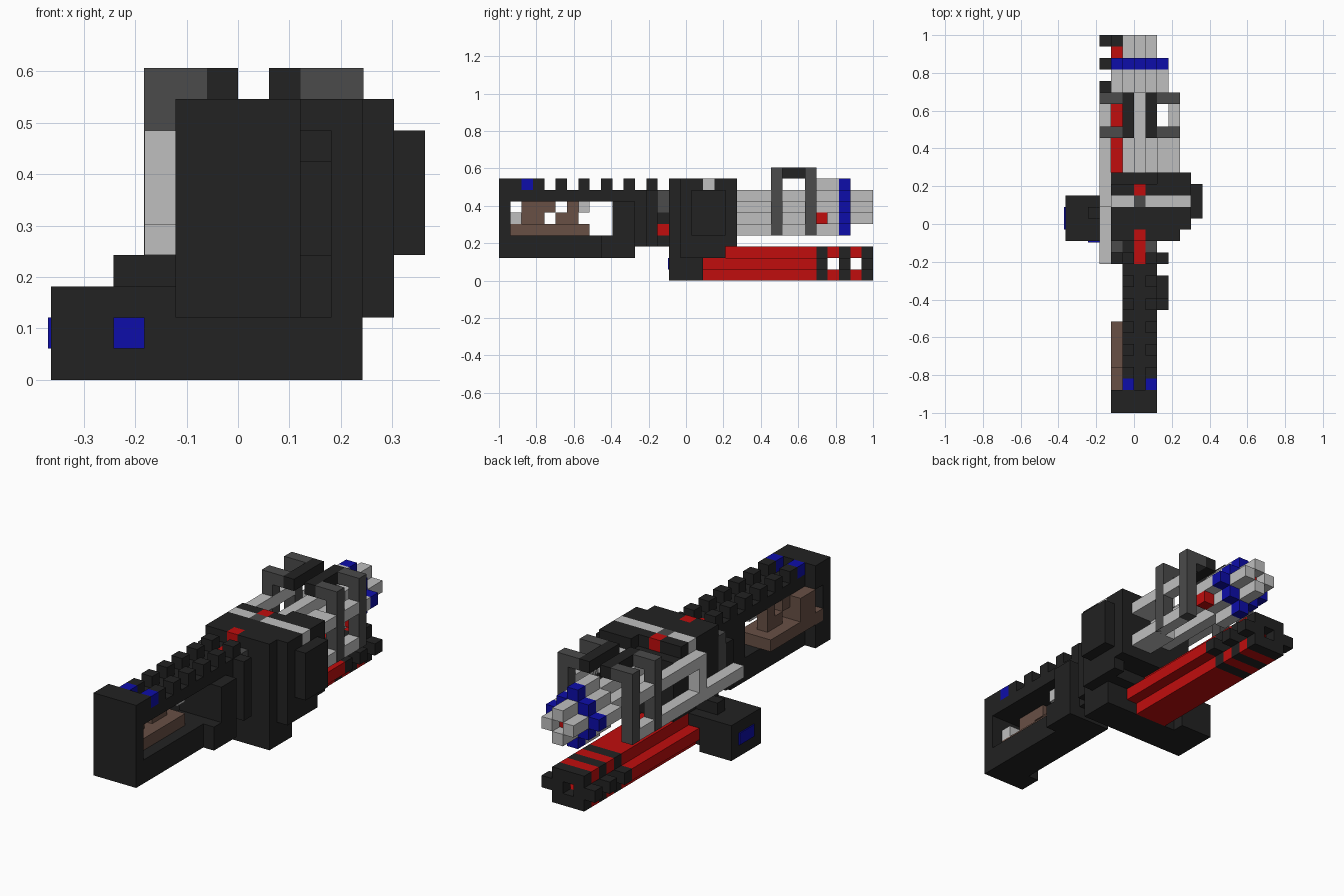
import bpy, bmesh

U = 2 / 33  # one block

cube = bpy.data.objects.get("Cube")
if cube:
    bpy.data.objects.remove(cube, do_unlink=True)


def material(name, rgb):
    m = bpy.data.materials.new(name)
    m.use_nodes = True
    m.diffuse_color = (*rgb, 1)
    m.node_tree.nodes["Principled BSDF"].inputs["Base Color"].default_value = (*rgb, 1)
    return m


DARK = material("charcoal", (0.016, 0.016, 0.016))
GREY = material("dark grey", (0.07, 0.07, 0.07))
LIGHT = material("light grey", (0.52, 0.52, 0.52))
RED = material("red", (0.53, 0.004, 0.004))
BLUE = material("blue", (0.004, 0.004, 0.4))
BROWN = material("brown", (0.14, 0.08, 0.06))


def part(name, mat, *boxes):
    """One object from blocks given as x0, x1, y0, y1, z0, z1 in block units."""
    bm = bmesh.new()
    for x0, x1, y0, y1, z0, z1 in boxes:
        vs = bmesh.ops.create_cube(bm, size=1)["verts"]
        for v in vs:
            v.co.x = ((x0 + x1) / 2 + v.co.x * (x1 - x0)) * U
            v.co.y = ((y0 + y1) / 2 + v.co.y * (y1 - y0) - 16.5) * U
            v.co.z = ((z0 + z1) / 2 + v.co.z * (z1 - z0)) * U
    me = bpy.data.meshes.new(name)
    bm.to_mesh(me)
    bm.free()
    me.materials.append(mat)
    ob = bpy.data.objects.new(name, me)
    bpy.context.collection.objects.link(ob)


def diamond(r, y0, y1):
    """Stepped diamond section around the upper barrel axis."""
    return [(-(r - abs(k)), r - abs(k) + 1, y0, y1, 6 + k, 7 + k)
            for k in range(-r, r + 1)]


# Stock frame with an open window
part("butt_plate", DARK, (-2, 2, 0, 1, 2, 9), (-2, 2, 1, 2, 2, 4), (-2, 2, 1, 2, 7, 9))
part("stock_beam", DARK, (-1, 2, 2, 12, 2, 4))
part("top_rail", DARK, (-1, 2, 2, 13, 7, 8))
part("stock_support", DARK, (-1, 2, 10, 12, 4, 7), (2, 3, 9, 12, 2, 4), (2, 3, 10, 12, 4, 7))

# Two rows of sight rail teeth
part("rail_teeth", DARK, *[(x, x + 1, y, y + 1, 8, 9)
                           for x in (-1, 1) for y in (3, 5, 7, 9, 11, 13)])
part("rail_markers", BLUE, *[(x, x + 1, 2, 3, 8, 9) for x in (-1, 1)])

# Wooden cheek rest
part("cheek_rest", BROWN, (-2, 1, 1, 8, 4, 5), (-2, 0, 2, 4, 5, 7), (-1, 0, 5, 6, 5, 6),
     (-1, 0, 6, 7, 5, 7), (-1, 0, 4, 5, 6, 7))
part("stock_pin", LIGHT, (0, 1, 1, 2, 5, 6), (0, 1, 7, 8, 6, 7))

# Neck between stock and receiver
part("neck", DARK, (-1, 2, 12, 14, 3, 7), (-1, 0, 13, 15, 7, 8), (1, 2, 13, 14, 7, 8),
     (-1, 1, 14, 15, 3, 7), (1, 2, 14, 15, 3, 4), (1, 2, 14, 15, 5, 6),
     (2, 3, 13, 14, 3, 8), (-2, -1, 13, 14, 3, 7))
part("neck_inserts", GREY, (1, 2, 14, 15, 6, 8), (-2, -1, 14, 15, 4, 8))
part("neck_light", RED, (1, 2, 14, 15, 4, 5))
part("top_strip", RED, (0, 1, 13, 15, 7, 8), (0, 1, 15, 16, 8, 9), (0, 1, 19, 20, 8, 9))

# Stepped receiver
part("receiver", DARK, (-2, 4, 15, 20, 3, 8), (4, 5, 16, 20, 2, 8),
     (2, 5, 20, 21, 3, 9), (-2, 2, 20, 21, 3, 8), (5, 6, 17, 20, 4, 8))
part("receiver_cap", DARK, (-2, 0, 15, 18, 8, 9), (1, 4, 15, 18, 8, 9), (4, 5, 16, 18, 8, 9),
     (0, 1, 16, 18, 8, 9), (-2, 0, 19, 20, 8, 9), (1, 5, 19, 20, 8, 9))
part("receiver_band", LIGHT, (-2, 0, 18, 19, 8, 9), (1, 5, 18, 19, 8, 9))
part("band_clasp", GREY, (0, 1, 18, 19, 8, 9))

# Lower housing and side box
part("lower_housing", DARK, (-3, 4, 15, 18, 0, 3), (-3, 4, 18, 19, 2, 3))
part("side_box", DARK, (-6, -3, 15, 19, 0, 3), (-4, -2, 17, 18, 3, 4))
part("side_box_lights", BLUE, (-4, -3, 14.9, 15, 1, 2), (-6.1, -6, 16, 18, 1, 2))

# Lower barrel with an open, ringed muzzle
part("lower_barrel", RED, (-2, 1, 18, 28, 0, 2), (-2, 1, 19, 28, 2, 3),
     (-3, -2, 18, 28, 1, 2), (1, 2, 18, 28, 1, 2))
part("lower_muzzle_bars", RED, *[(-2, 1, y, y + 1, z, z + 1) for y in (29, 31) for z in (0, 2)])
rings = []
for y in (28, 30, 32):
    rings += [(-2, 1, y, y + 1, 0, 1), (-2, 1, y, y + 1, 2, 3),
              (-3, -1, y, y + 1, 1, 2), (0, 2, y, y + 1, 1, 2)]
part("lower_muzzle_rings", DARK, *rings)

# Upper barrel, collar and tip
part("upper_barrel", LIGHT, *diamond(1, 21, 28))
part("upper_collar", LIGHT, *diamond(2, 28, 30))
part("collar_ring", BLUE, *diamond(2, 30, 31))
part("upper_tip", LIGHT, (-1, 0, 31, 33, 6, 7), (1, 2, 31, 33, 6, 7),
     (0, 1, 31, 33, 5, 6), (0, 1, 31, 33, 7, 8))
part("upper_bore", RED, (0, 1, 31, 32, 6, 7))
part("collar_light", RED, (2, 3, 28, 29, 5, 6))

# Side rails
part("right_rail", LIGHT, (-3, -2, 13, 27, 4, 5), (-3, -2, 18, 27, 7, 8), (-3, -2, 18, 19, 5, 7))
part("left_rail", LIGHT, (3, 4, 21, 27, 4, 5), (3, 4, 21, 27, 7, 8),
     (2, 3, 21, 24, 4, 5), (2, 3, 21, 24, 7, 8))

# Clamps standing over the upper barrel
posts = []
for y in (24, 27):
    posts += [(-3.02, -2, y, y + 1, 4, 10), (-2, -1, y, y + 1, 9, 10),
              (3, 4.02, y, y + 1, 4, 10), (2, 3, y, y + 1, 9, 10)]
part("clamp_posts", GREY, *posts)
part("clamp_bars", DARK, (-1, 0, 24, 28, 9, 10), (1, 2, 24, 28, 9, 10))
